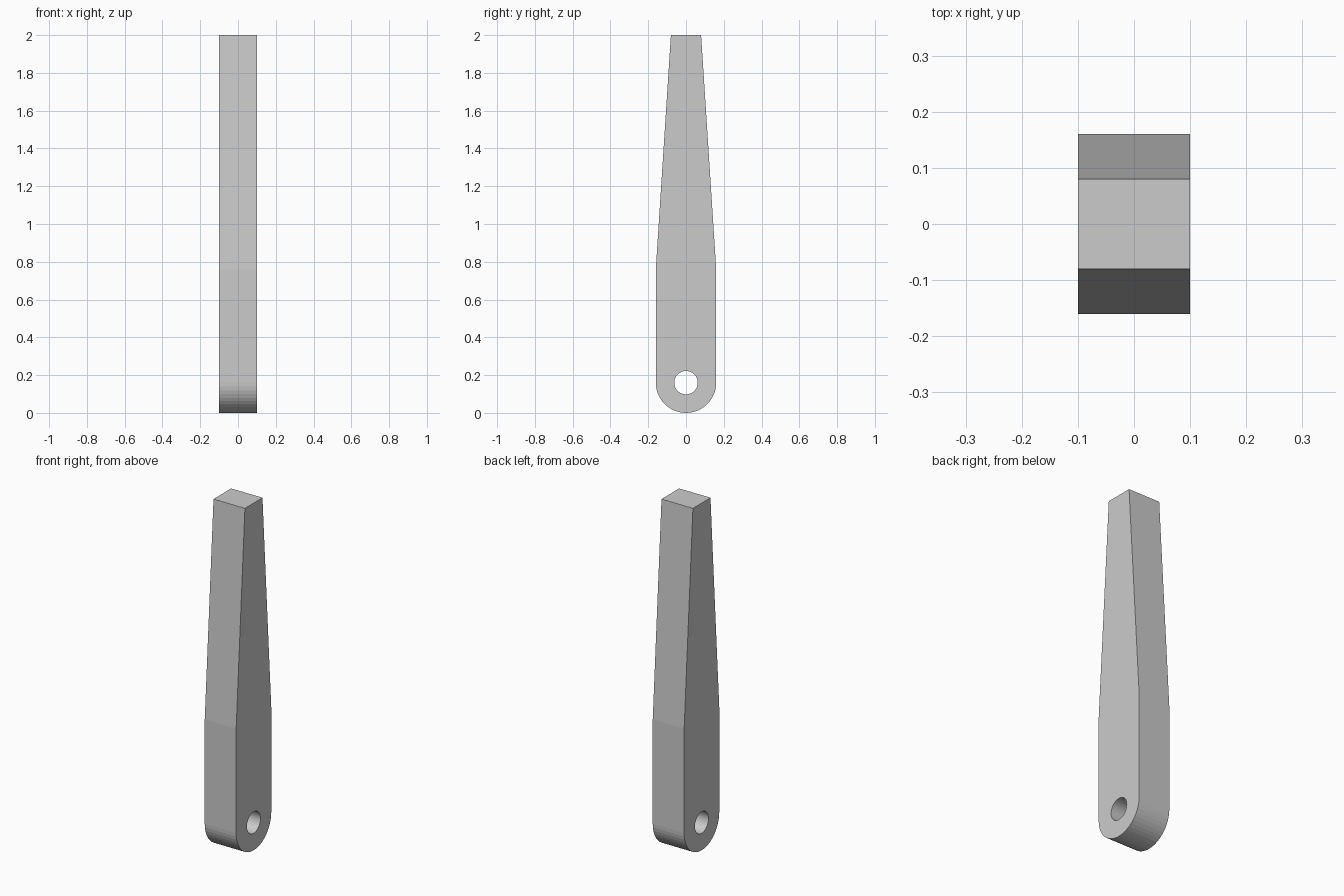
import bpy, bmesh
from math import sin, cos, pi

if "Cube" in bpy.data.objects:
    bpy.data.objects.remove(bpy.data.objects["Cube"])

R, TOP, BREAK, DEPTH = 0.16, 0.08, 0.76, 0.2


def prism(name, profile, depth):
    """Extrude a (y, z) profile along x, centred on x = 0."""
    bm = bmesh.new()
    face = bm.faces.new([bm.verts.new((-depth / 2, y, z)) for y, z in profile])
    ext = bmesh.ops.extrude_face_region(bm, geom=[face])
    verts = [v for v in ext["geom"] if isinstance(v, bmesh.types.BMVert)]
    bmesh.ops.translate(bm, verts=verts, vec=(depth, 0, 0))
    bmesh.ops.recalc_face_normals(bm, faces=bm.faces)
    me = bpy.data.meshes.new(name)
    bm.to_mesh(me)
    bm.free()
    ob = bpy.data.objects.new(name, me)
    bpy.context.collection.objects.link(ob)
    return ob


# Tapered bar with rounded lower end
N = 24
arc = [(R * cos(pi + pi * i / N), R + R * sin(pi + pi * i / N)) for i in range(N + 1)]
bar = prism("tapered_lever", arc + [(R, BREAK), (TOP, 2), (-TOP, 2), (-R, BREAK)], DEPTH)

# Pivot hole through the rounded end
H = 32
hole = [(0.062 * cos(2 * pi * i / H), R + 0.062 * sin(2 * pi * i / H)) for i in range(H)]
cutter = prism("pivot_hole_cutter", hole, DEPTH * 2)
cutter.hide_render = True
mod = bar.modifiers.new("pivot_hole", "BOOLEAN")
mod.operation, mod.solver, mod.object = "DIFFERENCE", "EXACT", cutter
bpy.context.view_layer.objects.active = bar
bpy.ops.object.modifier_apply(modifier=mod.name)
bpy.data.objects.remove(cutter)
